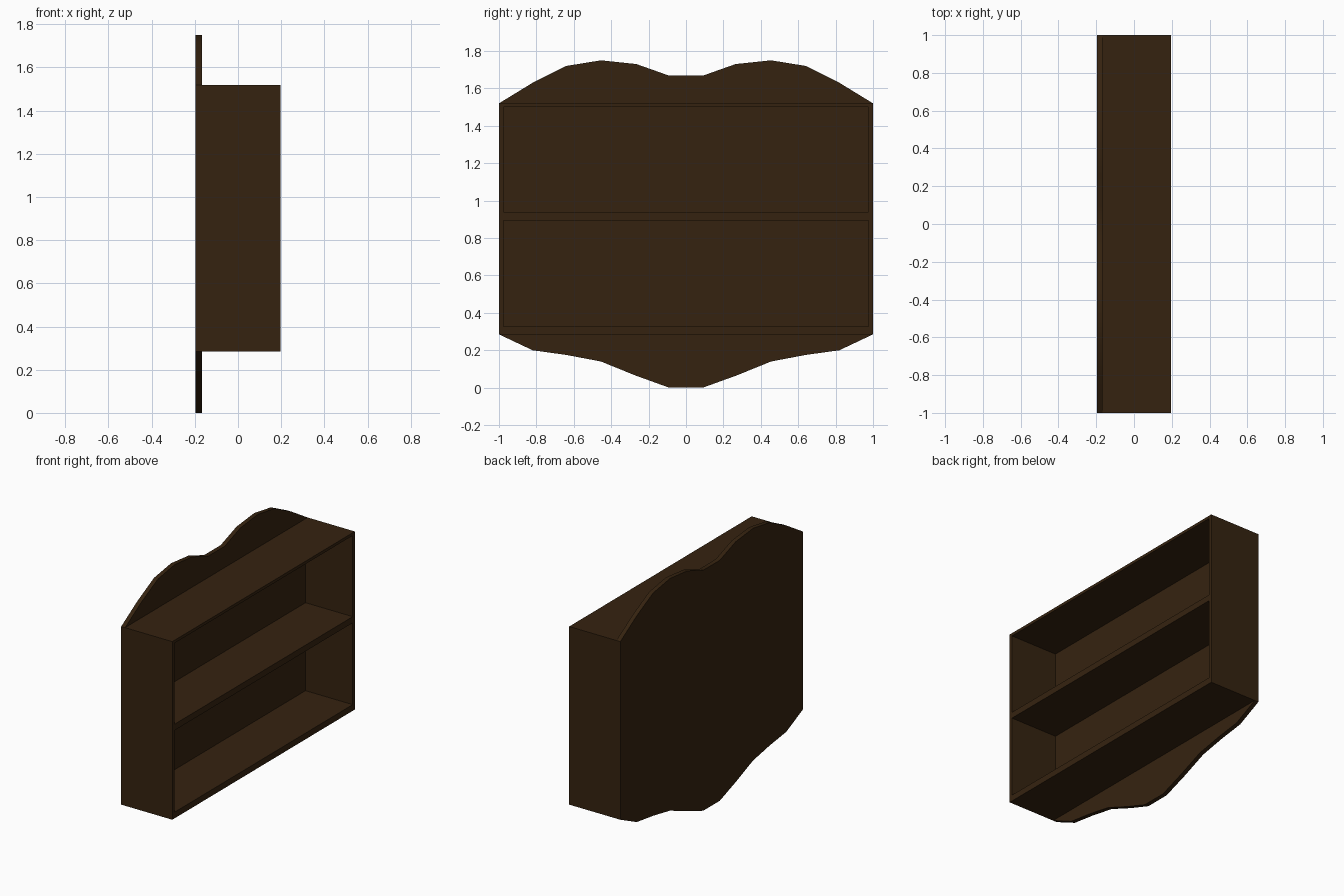
import bpy, bmesh

if "Cube" in bpy.data.objects:
    bpy.data.objects.remove(bpy.data.objects["Cube"])

wood = bpy.data.materials.new("dark_walnut")
wood.diffuse_color = (0.036, 0.0165, 0.005, 1)
wood.use_nodes = True
wood.node_tree.nodes["Principled BSDF"].inputs["Base Color"].default_value = wood.diffuse_color

BACK, FRONT = -0.196, 0.196      # depth range
PANEL = -0.166                   # front face of the back panel
Z0, Z1 = 0.285, 1.52             # cabinet bottom and top
SIDE = 0.023                     # side board thickness


def finish(name, bm):
    bmesh.ops.recalc_face_normals(bm, faces=bm.faces)
    me = bpy.data.meshes.new(name)
    bm.to_mesh(me)
    bm.free()
    me.materials.append(wood)
    ob = bpy.data.objects.new(name, me)
    bpy.context.collection.objects.link(ob)
    return ob


def board(name, lo, hi):
    bm = bmesh.new()
    bmesh.ops.create_cube(bm, size=1)
    for v in bm.verts:
        v.co = [(a + b) / 2 + c * (b - a) for a, b, c in zip(lo, hi, v.co)]
    return finish(name, bm)


# Scalloped back panel: half profiles (y, z), mirrored across y
top = [(1, Z1), (0.82, 1.63), (0.64, 1.72), (0.455, 1.75), (0.265, 1.73), (0.09, 1.668)]
low = [(0.09, 0.0), (0.27, 0.065), (0.455, 0.14), (0.64, 0.175), (0.82, 0.20), (1, Z0)]
half = low + top
outline = half + [(-y, z) for y, z in reversed(half)]
bm = bmesh.new()
face = bm.faces.new([bm.verts.new((BACK, y, z)) for y, z in outline])
ext = bmesh.ops.extrude_face_region(bm, geom=[face], use_keep_orig=True)
for v in ext["geom"]:
    if isinstance(v, bmesh.types.BMVert):
        v.co.x = PANEL
panel = finish("back_panel", bm)
bpy.context.view_layer.objects.active = panel
panel.select_set(True)
bpy.ops.object.shade_smooth_by_angle(angle=0.6)

# Side boards
for name, s in (("left_side", -1), ("right_side", 1)):
    ys = sorted((s, s * (1 - SIDE)))
    board(name, (PANEL, ys[0], Z0), (FRONT, ys[1], Z1))

# Horizontal boards between the sides
for name, a, b in (("bottom_board", Z0, 0.328),
                   ("middle_shelf", 0.895, 0.938),
                   ("top_board", 1.50, Z1)):
    board(name, (PANEL, -1 + SIDE, a), (FRONT, 1 - SIDE, b))
